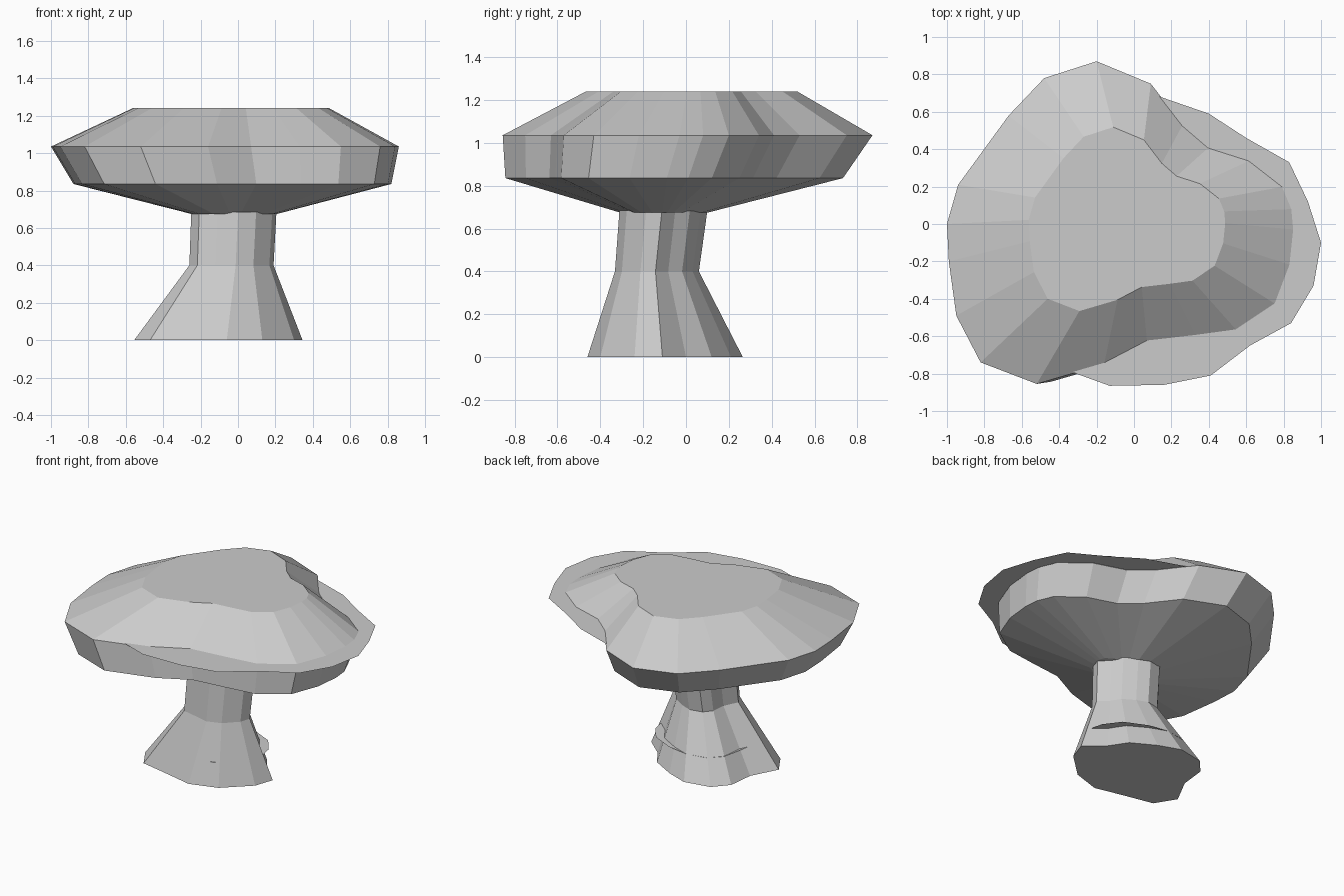
import bpy, bmesh


def ring(outline, z, sx=1, ox=0, sy=1, oy=0):
    """Outline scaled and shifted onto a level z."""
    return [(x * sx + ox, y * sy + oy, z) for x, y in outline]


def loft(name, rings):
    """Join equal-length rings with quads and cap both ends (one ring = flat sheet)."""
    bm = bmesh.new()
    levels = [[bm.verts.new(p) for p in r] for r in rings]
    for a, b in zip(levels, levels[1:]):
        n = len(a)
        for i in range(n):
            j = (i + 1) % n
            bm.faces.new((a[i], a[j], b[j], b[i]))
    bm.faces.new(levels[-1])
    if len(levels) > 1:
        bm.faces.new(levels[0][::-1])
        bmesh.ops.recalc_face_normals(bm, faces=bm.faces)
    me = bpy.data.meshes.new(name)
    bm.to_mesh(me)
    bm.free()
    ob = bpy.data.objects.new(name, me)
    bpy.context.collection.objects.link(ob)
    return ob


# cap: one wavy rim outline, reused at every level (counter-clockwise)
rim = [(.86, -.03), (.85, .08), (.80, .20), (.62, .34), (.40, .41), (.26, .53),
       (.09, .75), (-.20, .87), (-.48, .78), (-.67, .58), (-.94, .21), (-1, 0),
       (-.99, -.20), (-.95, -.49), (-.82, -.74), (-.52, -.855), (-.16, -.75),
       (.07, -.63), (.33, -.60), (.55, -.57), (.76, -.43), (.84, -.22)]
loft("cap", [
    ring(rim, .675, .247, -.003, .24, -.105),
    ring(rim, .835, .914, .034, .913, -.062),
    ring(rim, 1.035),
    ring(rim, 1.24, .565, .002, .57, .022),
])

# thin ledge sheet sticking out from under the upper tier
ledge = [(1, -.10), (.93, .12), (.83, .33), (.60, .46), (.40, .59), (.14, .68),
         (-.10, .72), (-.40, .65), (-.62, .45), (-.80, .15), (-.85, -.20),
         (-.70, -.60), (-.31, -.80), (-.13, -.865), (.16, -.86), (.41, -.81),
         (.62, -.65), (.84, -.53), (.96, -.33)]
loft("cap_ledge", [ring(ledge, 1.04)])

# stem: flared base narrowing to the neck
base = [(.345, -.11), (.22, 0), (.14, .12), (-.02, .21), (-.17, .265),
        (-.35, .23), (-.44, .13), (-.46, -.05), (-.555, -.23), (-.47, -.37),
        (-.28, -.41), (-.06, -.46), (.13, -.40), (.30, -.24)]
loft("stem", [
    ring(base, 0),
    ring(base, .40, .5, .0175, .54, -.083),
    ring(base, .685, .506, .031, .566, -.05),
])

# small ledge sheet poking out of the stem
stem_ledge = [(.27, -.12), (.25, -.02), (.17, .09), (.02, .16), (-.13, .185),
              (-.27, .16), (-.35, .08), (-.38, -.06), (-.40, -.20), (-.33, -.31),
              (-.13, -.39), (.08, -.38), (.22, -.25)]
loft("stem_ledge", [ring(stem_ledge, .155)])
